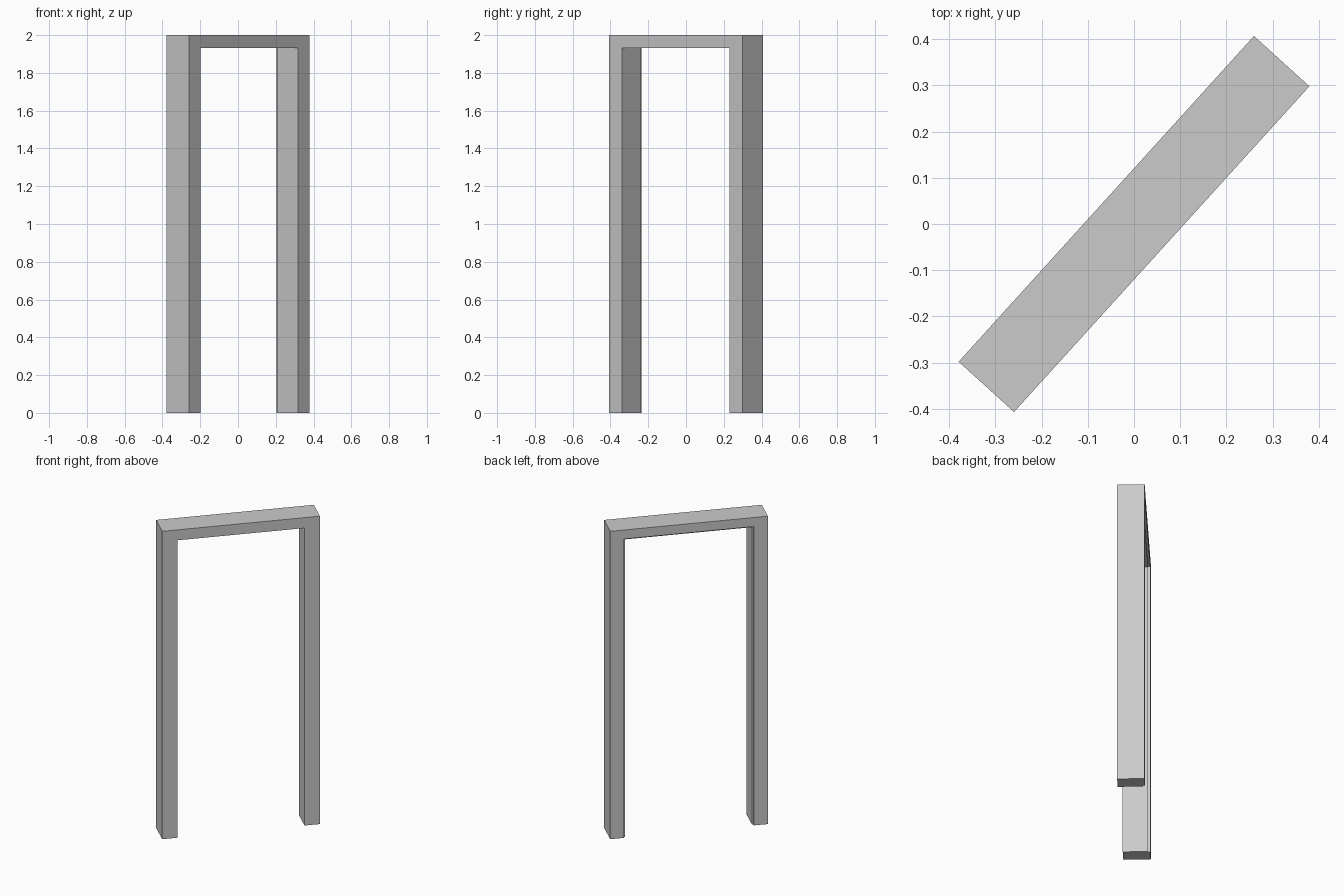
import bpy, bmesh, math

if "Cube" in bpy.data.objects:
    bpy.data.objects.remove(bpy.data.objects["Cube"])

LENGTH, DEPTH, HEIGHT = 0.952, 0.162, 2.0
REBATE_DEPTH = 0.013


def arch(jamb, head):
    """Door-frame outline (x, z) for given jamb width and head height."""
    h = LENGTH / 2
    i, t = h - jamb, HEIGHT - head
    return [(-h, 0), (-i, 0), (-i, t), (i, t), (i, 0), (h, 0), (h, HEIGHT), (-h, HEIGHT)]


# Outlines from front to back: full lining, then a shallow rebate round the opening
full, rebated = arch(0.093, 0.068), arch(0.084, 0.059)
step_y = DEPTH / 2 - REBATE_DEPTH
layers = [(full, -DEPTH / 2), (full, step_y), (rebated, step_y), (rebated, DEPTH / 2)]

bm = bmesh.new()
rings = [[bm.verts.new((x, y, z)) for x, z in outline] for outline, y in layers]
bm.faces.new(rings[0])
bm.faces.new(rings[-1][::-1])
for a, b in zip(rings, rings[1:]):
    for k in range(8):
        n = (k + 1) % 8
        bm.faces.new((a[k], b[k], b[n], a[n]))

# Merge the shared outer edge at the step
bmesh.ops.remove_doubles(bm, verts=bm.verts, dist=1e-5)
bmesh.ops.recalc_face_normals(bm, faces=bm.faces)

mesh = bpy.data.meshes.new("door_frame")
bm.to_mesh(mesh)
bm.free()
frame = bpy.data.objects.new("door_frame", mesh)
frame.rotation_euler.z = math.radians(47.8)
bpy.context.collection.objects.link(frame)
